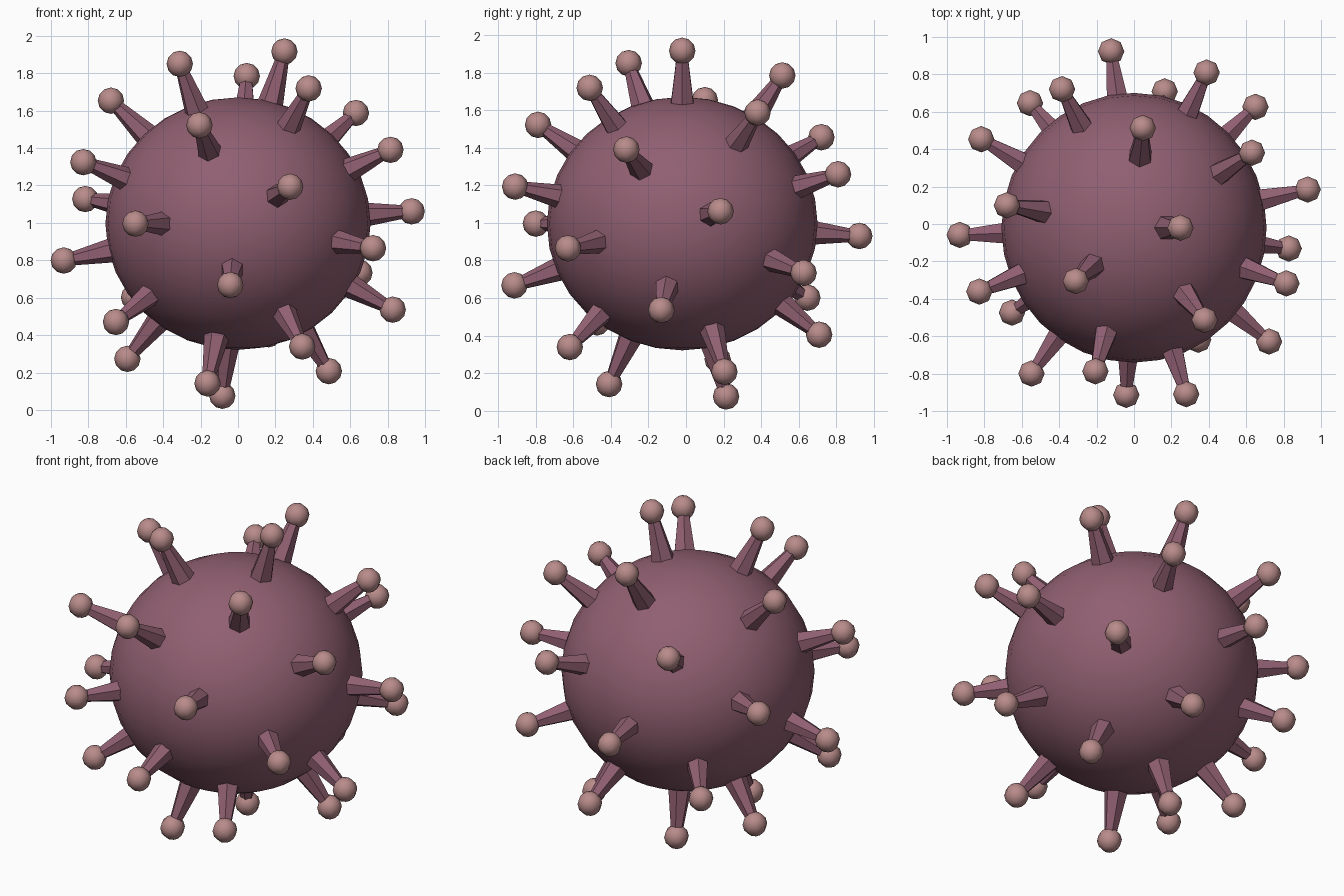
import bpy
import math
from mathutils import Vector

cube = bpy.data.objects.get("Cube")
if cube:
    bpy.data.objects.remove(cube, do_unlink=True)


def make_material(name, colour):
    mat = bpy.data.materials.new(name)
    mat.use_nodes = True
    mat.diffuse_color = (*colour, 1)
    mat.node_tree.nodes["Principled BSDF"].inputs["Base Color"].default_value = (*colour, 1)
    return mat


PLUM = make_material("plum", (0.28, 0.115, 0.165))
PINK = make_material("dusty_pink", (0.48, 0.26, 0.255))

CENTRE = Vector((0, -0.02, 0.996))
COUNT = 29
REACH = 0.953          # distance from centre to each knob
ROOT = 0.62            # where each spike starts, inside the body
GOLDEN = math.pi * (3 - math.sqrt(5))


def finish(name, mat, smooth):
    obj = bpy.context.object
    obj.name = name
    obj.data.materials.append(mat)
    if smooth:
        bpy.ops.object.shade_smooth()
    return obj


# Slightly flattened round body
bpy.ops.mesh.primitive_uv_sphere_add(segments=32, ring_count=16, radius=1, location=CENTRE)
body = finish("body", PLUM, True)
body.scale = (0.709, 0.721, 0.675)

# Spikes spread evenly in a golden-angle spiral, each tipped with a knob
for i in range(COUNT):
    z = 1 - (2 * i + 1) / COUNT
    ring = math.sqrt(1 - z * z)
    angle = -i * GOLDEN
    direction = Vector((ring * math.cos(angle), ring * math.sin(angle), z))

    bpy.ops.mesh.primitive_cone_add(
        vertices=6, radius1=0.075, radius2=0.03, depth=REACH - ROOT,
        location=CENTRE + direction * (REACH + ROOT) / 2,
        rotation=direction.to_track_quat('Z', 'Y').to_euler())
    finish(f"spike_{i + 1}", PLUM, False)

    bpy.ops.mesh.primitive_uv_sphere_add(
        segments=8, ring_count=6, radius=0.0705, location=CENTRE + direction * REACH)
    finish(f"knob_{i + 1}", PINK, True)
